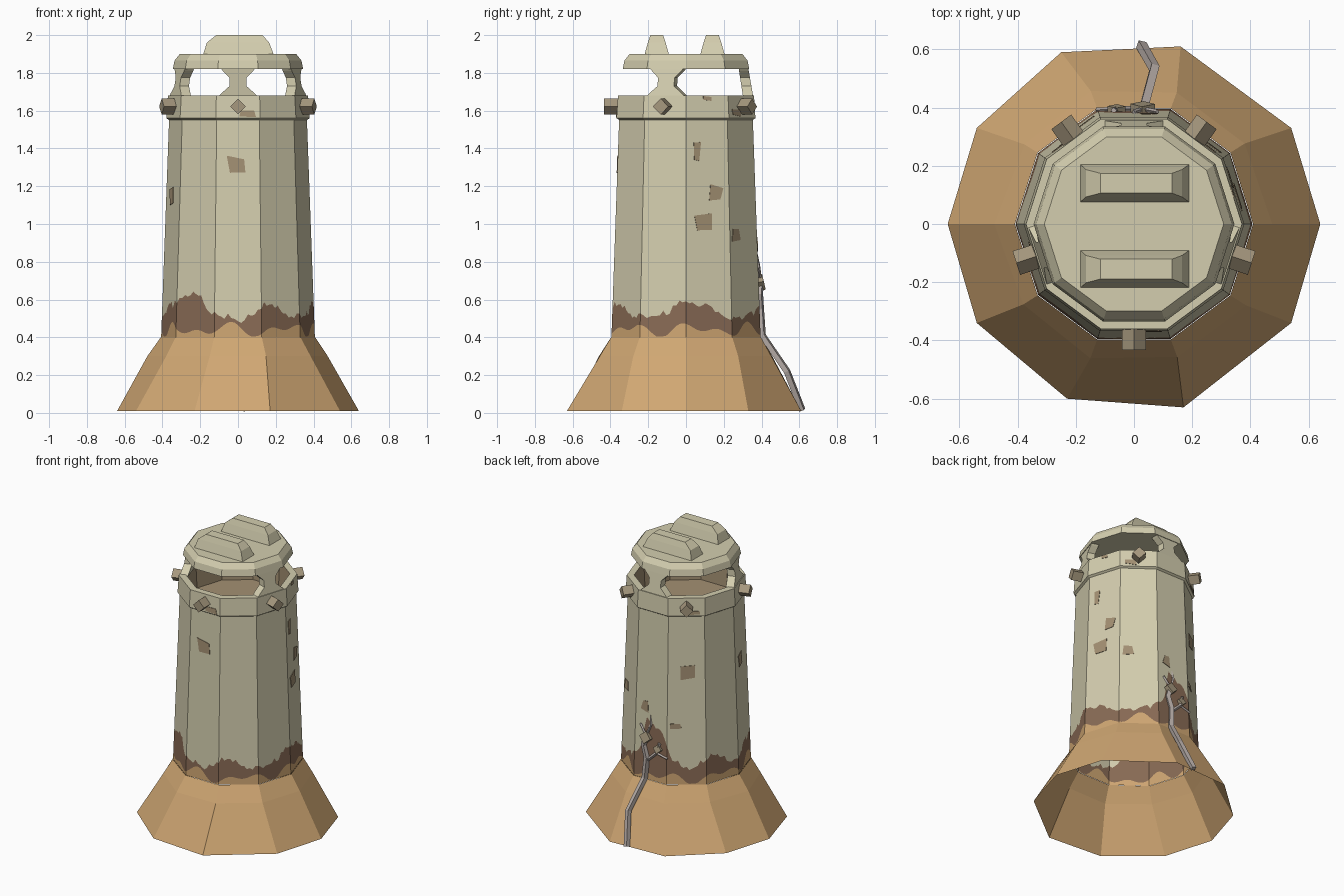
import bpy, bmesh, math, random
from mathutils import Vector

if "Cube" in bpy.data.objects:
    bpy.data.objects.remove(bpy.data.objects["Cube"])

random.seed(4)
N = 10
SY = 1.02                       # tower is a touch deeper than wide
AP = math.cos(math.pi / N)      # apothem / radius


def lin(c):
    c /= 255
    return c / 12.92 if c < 0.04045 else ((c + 0.055) / 1.055) ** 2.4


def mat(name, r, g, b):
    m = bpy.data.materials.new(name)
    m.diffuse_color = (lin(r), lin(g), lin(b), 1)
    m.use_nodes = True
    m.node_tree.nodes["Principled BSDF"].inputs["Base Color"].default_value = m.diffuse_color
    return m


WALL = mat("pale_plaster", 212, 206, 175)
SAND = mat("sand", 208, 167, 115)
DIRT = mat("dark_dirt", 137, 107, 85)
PATCH = mat("worn_patch", 163, 144, 115)
PEG = mat("peg_wood", 166, 152, 126)
CABLE = mat("cable_grey", 182, 172, 167)


def finish(name, bm, *mats):
    bmesh.ops.recalc_face_normals(bm, faces=bm.faces)
    me = bpy.data.meshes.new(name)
    bm.to_mesh(me)
    bm.free()
    for m in mats:
        me.materials.append(m)
    ob = bpy.data.objects.new(name, me)
    bpy.context.collection.objects.link(ob)
    return ob


def bridge(bm, a, b, idx=0):
    for i in range(len(a)):
        j = (i + 1) % len(a)
        bm.faces.new((a[i], a[j], b[j], b[i])).material_index = idx


def lathe(name, profile, mats, rule=lambda k: 0, caps=()):
    bm = bmesh.new()
    rings = []
    for r, z in profile:
        rings.append([bm.verts.new((r * math.cos(i * math.tau / N),
                                    r * SY * math.sin(i * math.tau / N), z)) for i in range(N)])
    for k in range(len(rings) - 1):
        bridge(bm, rings[k], rings[k + 1], rule(k))
    for c in caps:
        bm.faces.new(rings[c]).material_index = rule(len(rings) - 2 if c else 0)
    return finish(name, bm, *mats)


def on_face(deg, t, d, z):
    """Point at sideways offset t and distance d on the side facing deg."""
    a = math.radians(deg)
    return Vector((d * math.cos(a) - t * math.sin(a),
                   SY * (d * math.sin(a) + t * math.cos(a)), z))


def prism(bm, deg, poly, inner, outer):
    a = [bm.verts.new(on_face(deg, t, inner(z), z)) for t, z in poly]
    b = [bm.verts.new(on_face(deg, t, outer(z), z)) for t, z in poly]
    bridge(bm, a, b)
    bm.faces.new(a)
    bm.faces.new(b)


def wall_r(z):
    return 0.407 - 0.042 * (z - 0.4) / 1.15


# sand skirt, slightly irregular, open below
bm = bmesh.new()
base = [(.64, 0), (.54, .33), (.16, .61), (-.25, .59), (-.54, .33),
        (-.64, 0), (-.54, -.34), (-.23, -.60), (.17, -.63), (.54, -.34)]
mid_r = [.475, .47, .475, .48, .465, .48, .47, .485, .48, .475]
rings = [[bm.verts.new((x, y, .01)) for x, y in base], [], []]
for i in range(N):
    a = i * math.tau / N
    rings[1].append(bm.verts.new((mid_r[i] * math.cos(a), mid_r[i] * math.sin(a), .30)))
    rings[2].append(bm.verts.new((.409 * math.cos(a), .409 * SY * math.sin(a), .40)))
bridge(bm, rings[0], rings[1])
bridge(bm, rings[1], rings[2])
finish("sand_skirt", bm, SAND)

# tower wall with sand and dirt creeping up it
dirt = [(0, .60), (18, .56), (40, .49), (65, .53), (78, .60), (85, .82), (95, .76), (104, .74),
        (112, .58), (130, .50), (150, .60), (175, .50), (200, .57), (215, .58), (233, .65),
        (250, .53), (272, .49), (293, .58), (318, .51), (345, .53), (360, .60)]


def dirt_height(deg):
    for (a, h), (b, k) in zip(dirt, dirt[1:]):
        if a <= deg <= b:
            return h + (k - h) * (deg - a) / (b - a) + random.uniform(-.018, .018)


SUB = 14
bm = bmesh.new()
rows = [[] for _ in range(5)]
for i in range(N * SUB):
    side, f = divmod(i, SUB)
    a0, a1 = side * math.tau / N, (side + 1) * math.tau / N
    f /= SUB
    ux = math.cos(a0) * (1 - f) + math.cos(a1) * f
    uy = math.sin(a0) * (1 - f) + math.sin(a1) * f
    deg = math.degrees(math.atan2(uy, ux)) % 360
    th = math.radians(deg)
    h1 = .44 + .022 * math.sin(7 * th + 1) + .022 * math.sin(12 * th + 2.5)
    h2 = max(dirt_height(deg), h1 + .02)
    for row, z in zip(rows, (.40, max(h1, .405), h2, .9, 1.555)):
        r = wall_r(z)
        row.append(bm.verts.new((r * ux, r * SY * uy, z)))
for k, idx in enumerate((0, 1, 2, 2)):
    bridge(bm, rows[k], rows[k + 1], idx)
finish("tower_wall", bm, SAND, DIRT, WALL)

# head ring with sill and sunken floor
lathe("head_ring", [(.364, 1.55), (.379, 1.56), (.371, 1.68), (.325, 1.68), (.315, 1.5)],
      (WALL, PATCH), lambda k: int(k >= 3), caps=(-1,))

# roof
lathe("roof", [(.345, 1.82), (.336, 1.865), (.308, 1.90)], (WALL,), caps=(0, -1))

# three waisted pillars
half = [(.11, 1.67), (.09, 1.69), (.045, 1.73), (.045, 1.775), (.08, 1.81), (.10, 1.835)]
outline = half + [(-t, z) for t, z in reversed(half)]
bm = bmesh.new()
for deg in (90, 198, 342):
    prism(bm, deg, outline, lambda z: .295 - .15 * (z - 1.68), lambda z: .348 - .17 * (z - 1.68))
finish("pillars", bm, WALL)

# two bevelled blocks on the roof
for name, y in (("roof_block_front", -.155), ("roof_block_back", .14)):
    bm = bmesh.new()
    loops = []
    for x0, x1, w, z in ((-.185, .19, .065, 1.895), (-.165, .165, .047, 1.96), (-.115, .13, .034, 2.0)):
        loops.append([bm.verts.new((x, y + s * w, z))
                      for x, s in ((x0, -1), (x1, -1), (x1, 1), (x0, 1))])
    bridge(bm, loops[0], loops[1])
    bridge(bm, loops[1], loops[2])
    bm.faces.new(loops[2])
    finish(name, bm, WALL)

# five diamond pegs
bm = bmesh.new()
for deg in (54, 126, 198, 270, 342):
    prism(bm, deg, [(.042, 1.622), (0, 1.664), (-.042, 1.622), (0, 1.58)],
          lambda z: .34, lambda z: .425)
finish("pegs", bm, PEG)

# worn patches: side angle, sideways offset, height, width, tallness
patches = [(270, -.01, 1.31, .085, .085), (18, -.06, 1.38, .04, .10), (18, .04, 1.16, .07, .08),
           (18, -.025, 1.015, .075, .075), (54, -.07, .945, .07, .08), (126, .0, 1.17, .09, .09),
           (198, -.02, 1.15, .05, .09), (126, -.07, .80, .07, .035), (90, -.05, .90, .04, .07)]
bm = bmesh.new()


def plate(deg, t, z, w, h, surf):
    j = lambda: random.uniform(-.012, .012) * min(1, h / .06)
    poly = [(t + sx * w / 2 + j(), z + sz * h / 2 + j())
            for sx, sz in ((-1, -1), (1, -1), (1, 1), (-1, 1))]
    prism(bm, deg, poly, lambda q: surf(q) - .002, lambda q: surf(q) + .003)


for p in patches:
    plate(*p, lambda q: wall_r(q) * AP)
for p in ((270, .05, 1.585, .08, .03), (18, .0, 1.665, .04, .02), (126, .04, 1.58, .1, .03),
          (54, -.05, 1.59, .07, .03)):
    plate(*p, lambda q: (.379 - .067 * (q - 1.56)) * AP)
finish("worn_patches", bm, PATCH)


# cables torn out of the back wall
def cable(name, pts, radius):
    cu = bpy.data.curves.new(name, 'CURVE')
    cu.dimensions = '3D'
    cu.bevel_depth = radius
    cu.bevel_resolution = 0
    cu.use_fill_caps = True
    sp = cu.splines.new('POLY')
    sp.points.add(len(pts) - 1)
    for p, co in zip(sp.points, pts):
        p.co = (*co, 1)
    sp.use_smooth = False
    cu.materials.append(CABLE)
    bpy.context.collection.objects.link(bpy.data.objects.new(name, cu))


cable("main_cable", [(.025, .615, .015), (.07, .535, .22), (.035, .405, .41),
                     (.025, .395, .55), (.05, .39, .63), (.03, .395, .70)], .02)
cable("left_branch", [(.025, .395, .53), (-.05, .395, .60), (-.07, .39, .67)], .011)
cable("low_twig", [(-.05, .395, .60), (-.13, .392, .58)], .008)
cable("top_twig", [(.03, .395, .70), (.0, .385, .78), (.01, .37, .85)], .008)
cable("right_twig", [(.03, .395, .70), (.08, .385, .77)], .008)

# broken chunks hanging on the cables
for name, loc, s in (("upper_chunk", (.03, .395, .69), .03), ("lower_chunk", (-.06, .392, .63), .022)):
    bm = bmesh.new()
    bmesh.ops.create_cube(bm, size=s * 2)
    ob = finish(name, bm, PEG)
    ob.location = loc
    ob.scale = (1, .6, 1)
    ob.rotation_euler = (.3, .7, .2)
